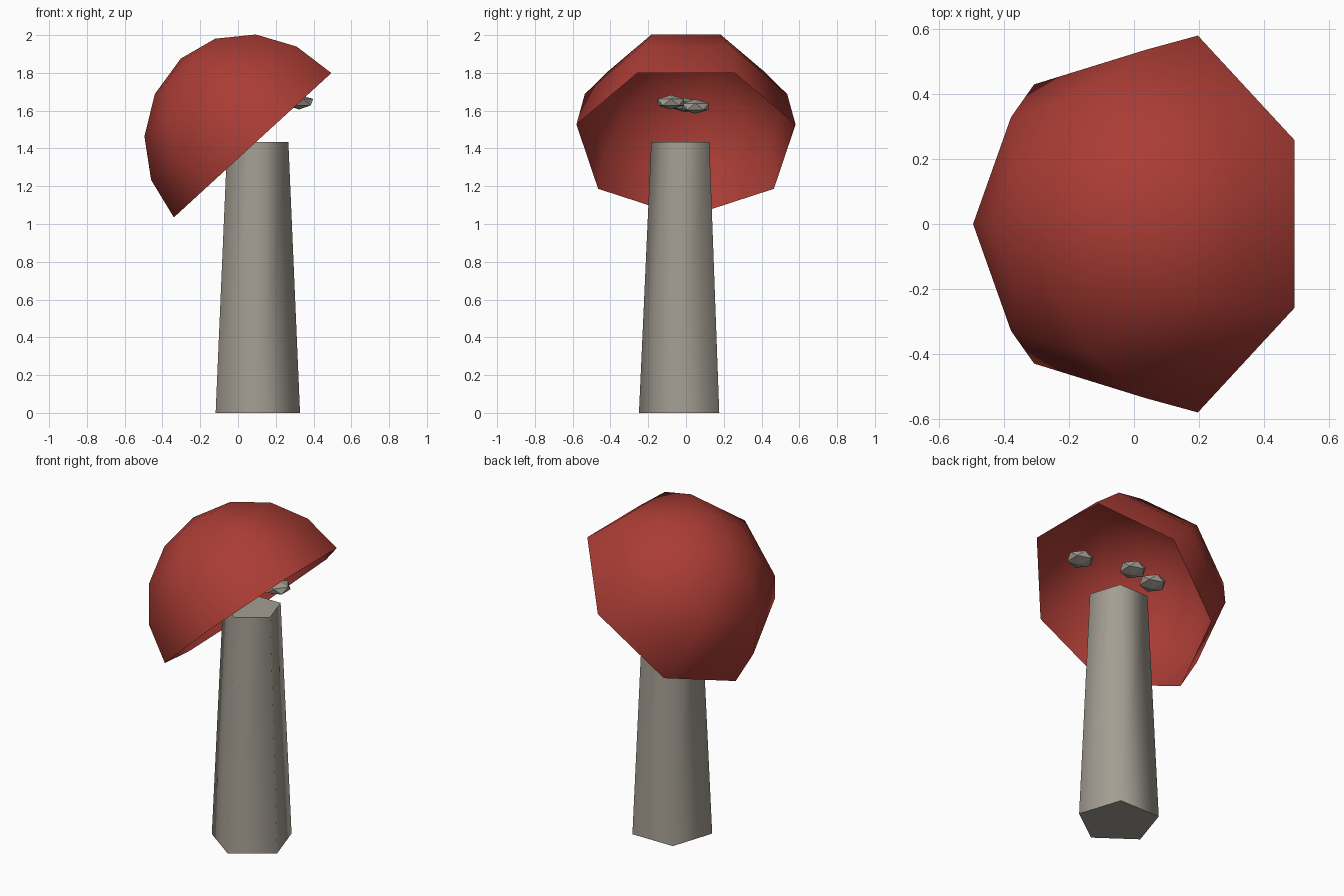
import bpy, bmesh
from math import cos, sin, pi, radians

if "Cube" in bpy.data.objects:
    bpy.data.objects.remove(bpy.data.objects["Cube"], do_unlink=True)


def material(name, colour):
    mat = bpy.data.materials.new(name)
    mat.use_nodes = True
    mat.diffuse_color = colour
    mat.node_tree.nodes["Principled BSDF"].inputs["Base Color"].default_value = colour
    return mat


def add_object(name, bm, mat, location, rotation=(0, 0, 0)):
    mesh = bpy.data.meshes.new(name)
    bm.to_mesh(mesh)
    bm.free()
    mesh.materials.append(mat)
    obj = bpy.data.objects.new(name, mesh)
    obj.location = location
    obj.rotation_euler = rotation
    bpy.context.collection.objects.link(obj)
    return obj


def lathe(profile, sides, start):
    """Skin rings of (radius, height), bottom to top, with smooth sides."""
    bm = bmesh.new()
    angles = [start + 2 * pi * i / sides for i in range(sides)]
    rings = [[bm.verts.new((r * cos(a), r * sin(a), z)) for a in angles]
             for r, z in profile]
    for low, high in zip(rings, rings[1:]):
        for i in range(sides):
            j = (i + 1) % sides
            bm.faces.new((low[i], low[j], high[j], high[i])).smooth = True
    return bm, rings


red = material("brick red", (0.40, 0.045, 0.035, 1))
grey = material("warm grey", (0.37, 0.34, 0.29, 1))

# Stem: tapered five-sided column with flat ends
bm, rings = lathe([(0.235, 0), (0.17, 1.435)], 5, -pi / 2)
bm.faces.new(rings[0][::-1])
bm.faces.new(rings[-1])
for edge in bm.edges:
    if edge.verts[0].co.z == edge.verts[1].co.z:
        edge.smooth = False
add_object("stem", bm, grey, (0.105, -0.014, 0))

# Cap: hollow seven-sided half dome, tipped back
R = 0.595
arc = [(R * cos(k * pi / 8), R * sin(k * pi / 8)) for k in range(5)]
bm, rings = lathe(arc, 7, pi)
bmesh.ops.remove_doubles(bm, verts=bm.verts[:], dist=0.001)
add_object("cap", bm, red, (0.099, 0, 1.437), (0, radians(-42.5), 0))

# Pebbles: flattened faceted stones floating under the cap
for i, place in enumerate([(0.325, -0.08, 1.645), (0.05, 0.05, 1.622), (-0.14, -0.005, 1.63)]):
    bm = bmesh.new()
    bmesh.ops.create_icosphere(bm, subdivisions=1, radius=0.082)
    bmesh.ops.scale(bm, vec=(1, 1, 0.47), verts=bm.verts[:])
    add_object("pebble_%d" % (i + 1), bm, grey, place)
